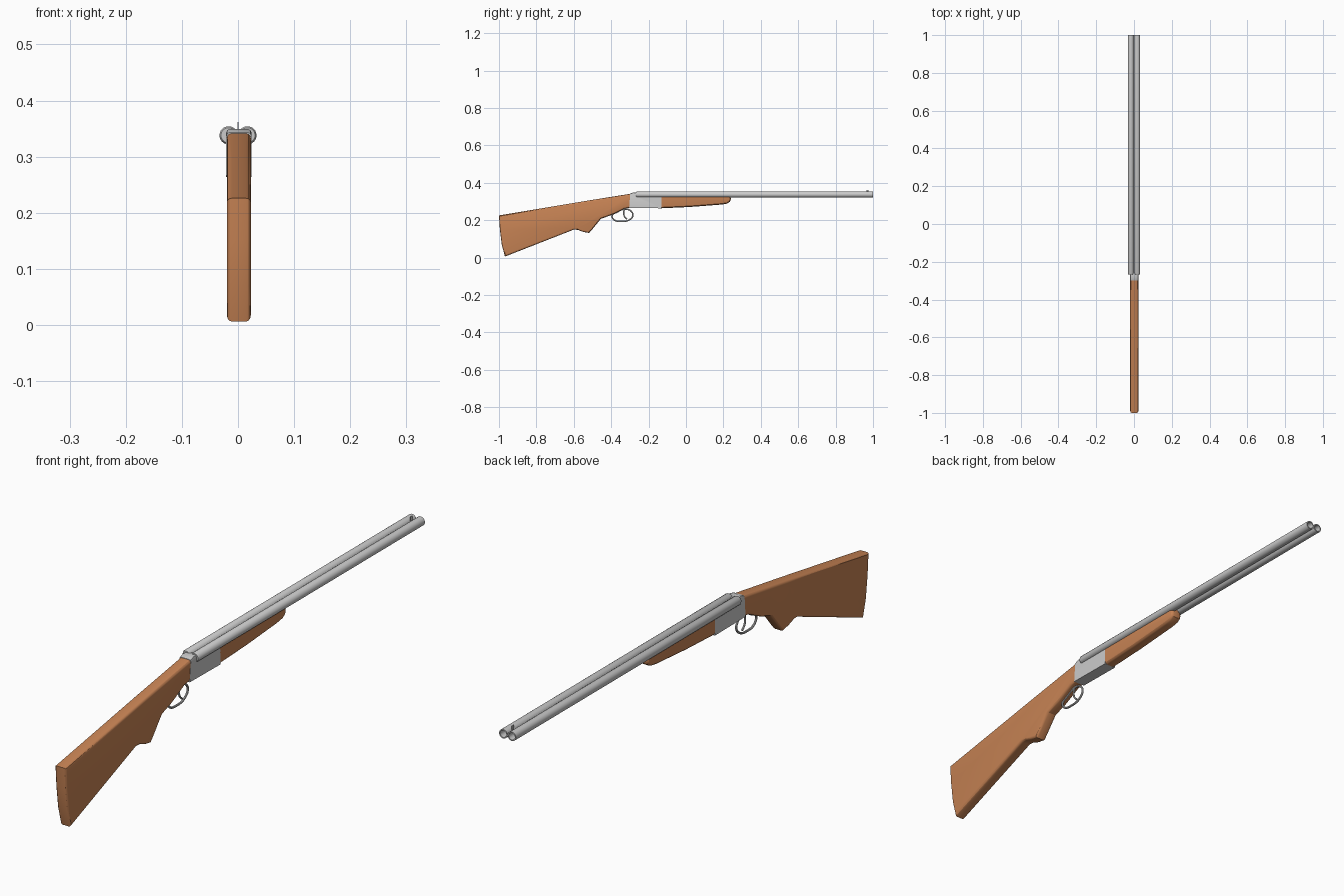
import bpy, bmesh, math
from mathutils import Matrix

if "Cube" in bpy.data.objects:
    bpy.data.objects.remove(bpy.data.objects["Cube"])

wood = bpy.data.materials.new("wood")
wood.diffuse_color = (0.58, 0.23, 0.09, 1)
wood.use_nodes = True
wood.node_tree.nodes["Principled BSDF"].inputs["Base Color"].default_value = wood.diffuse_color
CX = 0.0015  # stock and receiver sit a hair off centre


def finish(name, bm, mat=None, smooth=True):
    bmesh.ops.recalc_face_normals(bm, faces=bm.faces)
    me = bpy.data.meshes.new(name)
    bm.to_mesh(me)
    bm.free()
    ob = bpy.data.objects.new(name, me)
    bpy.context.collection.objects.link(ob)
    if mat:
        me.materials.append(mat)
    if smooth:
        bpy.ops.object.select_all(action='DESELECT')
        ob.select_set(True)
        bpy.context.view_layer.objects.active = ob
        bpy.ops.object.shade_smooth_by_angle(angle=math.radians(30))
    return ob


def slab(name, profile, half, bevel, segs, keep, mat=None):
    """Extrude a side (y, z) profile across x; round rim edges accepted by keep(y, z of midpoint)."""
    bm = bmesh.new()
    f = bm.faces.new([bm.verts.new((CX - half, y, z)) for y, z in profile])
    r = bmesh.ops.extrude_face_region(bm, geom=[f])
    bmesh.ops.translate(bm, verts=[v for v in r["geom"] if isinstance(v, bmesh.types.BMVert)],
                        vec=(2 * half, 0, 0))
    rim = []
    for e in bm.edges:
        a, b = (v.co for v in e.verts)
        if abs(a.x - b.x) < 1e-6 and keep((a.y + b.y) / 2, (a.z + b.z) / 2):
            rim.append(e)
    bmesh.ops.bevel(bm, geom=rim, offset=bevel, segments=segs, profile=0.5, affect='EDGES')
    return finish(name, bm, mat)


def tube(name, points, radius, closed=False):
    cu = bpy.data.curves.new(name, 'CURVE')
    cu.dimensions = '3D'
    cu.bevel_depth = radius
    cu.bevel_resolution = 2
    cu.use_fill_caps = True
    cu.resolution_u = 6
    sp = cu.splines.new('BEZIER')
    sp.bezier_points.add(len(points) - 1)
    for p, (y, z) in zip(sp.bezier_points, points):
        p.co = (CX, y, z)
        p.handle_left_type = p.handle_right_type = 'AUTO'
    sp.use_cyclic_u = closed
    ob = bpy.data.objects.new(name, cu)
    bpy.context.collection.objects.link(ob)
    bpy.ops.object.select_all(action='DESELECT')
    ob.select_set(True)
    bpy.context.view_layer.objects.active = ob
    bpy.ops.object.convert(target='MESH')
    bpy.ops.object.shade_smooth_by_angle(angle=math.radians(40))


# Buttstock with curved butt and pistol grip
slab("stock", [(-1.0, 0.226), (-0.995, 0.15), (-0.985, 0.07), (-0.968, 0.006),
               (-0.60, 0.150), (-0.58, 0.149), (-0.55, 0.138), (-0.518, 0.132),
               (-0.498, 0.155), (-0.455, 0.208), (-0.40, 0.227), (-0.33, 0.262),
               (-0.302, 0.267), (-0.295, 0.342), (-0.55, 0.301)],
     0.0215, 0.009, 3, lambda y, z: not (y > -0.30), wood)

# Receiver block with raised breech
slab("receiver", [(-0.304, 0.266), (-0.132, 0.264), (-0.132, 0.328), (-0.255, 0.328),
                  (-0.255, 0.346), (-0.280, 0.349), (-0.298, 0.343)],
     0.0225, 0.006, 2, lambda y, z: z < 0.265 or (z > 0.34 and y < -0.25))

# Fore-end under the barrels
slab("fore_end", [(-0.134, 0.264), (0.02, 0.271), (0.19, 0.284), (0.22, 0.289), (0.236, 0.300),
                  (0.24, 0.312), (0.238, 0.330), (-0.134, 0.330)],
     0.0225, 0.011, 3, lambda y, z: z < 0.322 and y > -0.13, wood)

# Paired barrels with open muzzles
for side, x in (("left", -0.0168), ("right", 0.0168)):
    bm = bmesh.new()
    n = 24
    rings = []
    for r, y in ((0.0135, -0.267), (0.0162, -0.262), (0.0162, 1.0), (0.0122, 1.0), (0.0122, 0.9)):
        rings.append([bm.verts.new((x + r * math.cos(2 * math.pi * i / n), y,
                                    0.338 + r * math.sin(2 * math.pi * i / n))) for i in range(n)])
    for a, b in zip(rings, rings[1:]):
        for i in range(n):
            bm.faces.new((a[i], a[(i + 1) % n], b[(i + 1) % n], b[i]))
    bm.faces.new(rings[0])
    bm.faces.new(rings[-1])
    finish(side + "_barrel", bm)


def box(name, size, centre):
    bm = bmesh.new()
    bmesh.ops.create_cube(bm, size=1, matrix=Matrix.Translation(centre) @ Matrix.Diagonal((*size, 1)))
    finish(name, bm, smooth=False)


# Rib joining the barrels, and the front sight blade
box("barrel_rib", (0.008, 1.25, 0.008), (0, 0.37, 0.338))
box("front_sight", (0.002, 0.012, 0.024), (0, 0.97, 0.350))

# Trigger guard and trigger
tube("trigger_guard", [(-0.395, 0.226), (-0.385, 0.203), (-0.345, 0.194), (-0.302, 0.203),
                       (-0.284, 0.226), (-0.295, 0.250), (-0.33, 0.259), (-0.37, 0.243)], 0.004, True)
tube("trigger", [(-0.325, 0.268), (-0.333, 0.245), (-0.330, 0.222), (-0.316, 0.206)], 0.0035)
